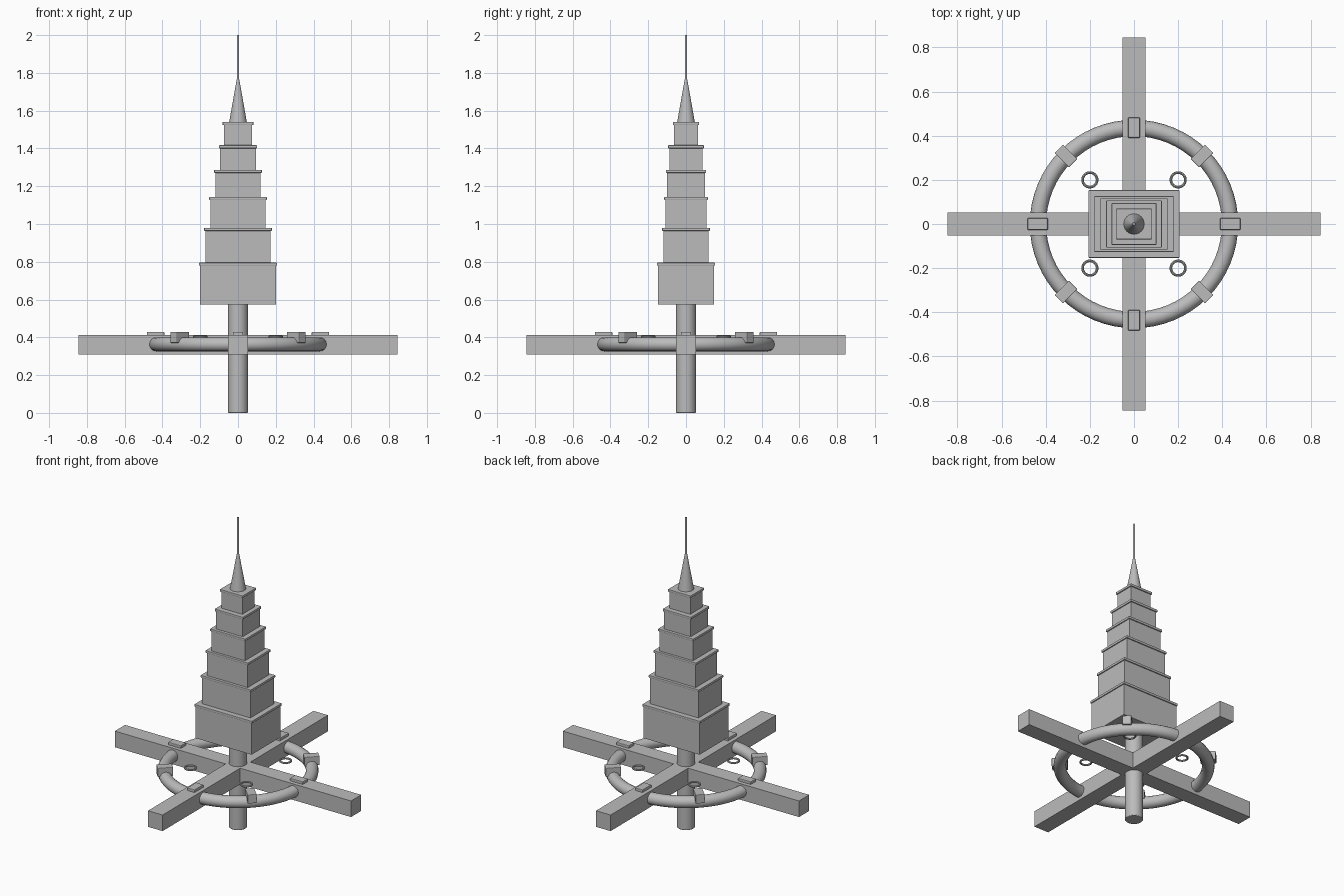
import bpy
import math
from math import pi, cos, sin

if "Cube" in bpy.data.objects:
    bpy.data.objects.remove(bpy.data.objects["Cube"])

grey = bpy.data.materials.new("plain grey")
grey.diffuse_color = (0.5, 0.5, 0.5, 1)
grey.use_nodes = True
grey.node_tree.nodes["Principled BSDF"].inputs["Base Color"].default_value = grey.diffuse_color


def finish(name, bevel=0.0, smooth=False):
    """Name the active object, colour it and soften its edges."""
    o = bpy.context.object
    o.name = name
    o.data.materials.append(grey)
    if smooth:
        bpy.ops.object.shade_smooth_by_angle(angle=math.radians(35))
    if bevel:
        m = o.modifiers.new("bevel", 'BEVEL')
        m.width = bevel
        m.segments = 2
    return o


def box(name, centre, size, angle=0, bevel=0.0):
    bpy.ops.mesh.primitive_cube_add(size=1, location=centre, rotation=(0, 0, angle))
    o = bpy.context.object
    o.scale = size
    bpy.ops.object.transform_apply(location=False, rotation=False, scale=True)
    return finish(name, bevel)


def taper(name, r0, r1, z0, z1, sides=24, bevel=0.0):
    bpy.ops.mesh.primitive_cone_add(vertices=sides, radius1=r0, radius2=r1,
                                    depth=z1 - z0, location=(0, 0, (z0 + z1) / 2))
    return finish(name, bevel, True)


def ring(name, centre, major, minor, segs, sides):
    bpy.ops.mesh.primitive_torus_add(location=centre, major_radius=major, minor_radius=minor,
                                     major_segments=segs, minor_segments=sides)
    return finish(name, 0, True)


# central column
taper("column", 0.053, 0.053, 0.0, 0.58, 32, 0.004)

# crossed beams
box("beam_x", (0, 0, 0.36), (1.69, 0.104, 0.104))
box("beam_y", (0, 0, 0.36), (0.104, 1.69, 0.104))

# large ring with eight clamps
ring("large_ring", (0, 0, 0.363), 0.435, 0.037, 64, 16)
for i in range(8):
    a = i * pi / 4
    box("ring_clamp", (0.436 * cos(a), 0.436 * sin(a), 0.4), (0.092, 0.054, 0.058), a, 0.004)

# four small rings around the column
for x in (-0.2, 0.2):
    for y in (-0.2, 0.2):
        ring("small_ring", (x, y, 0.404), 0.033, 0.006, 24, 8)

# stepped tower: half width, half depth, bottom, top of each tier
tiers = [(0.200, 0.147, 0.575, 0.795),
         (0.173, 0.120, 0.795, 0.980),
         (0.146, 0.109, 0.980, 1.143),
         (0.120, 0.100, 1.143, 1.287),
         (0.095, 0.088, 1.287, 1.417),
         (0.075, 0.063, 1.417, 1.540)]
for w, d, z0, z1 in tiers:
    box("tower_tier", (0, 0, (z0 + z1 - 0.008) / 2), (2 * w, 2 * d, z1 - z0 - 0.008))
    box("tier_cornice", (0, 0, z1 - 0.008), (2 * w + 0.013, 2 * d + 0.013, 0.016), 0, 0.003)

# spire and needle
taper("spire", 0.047, 0.007, 1.538, 1.765, 24)
taper("needle", 0.006, 0.006, 1.76, 2.0, 12)
